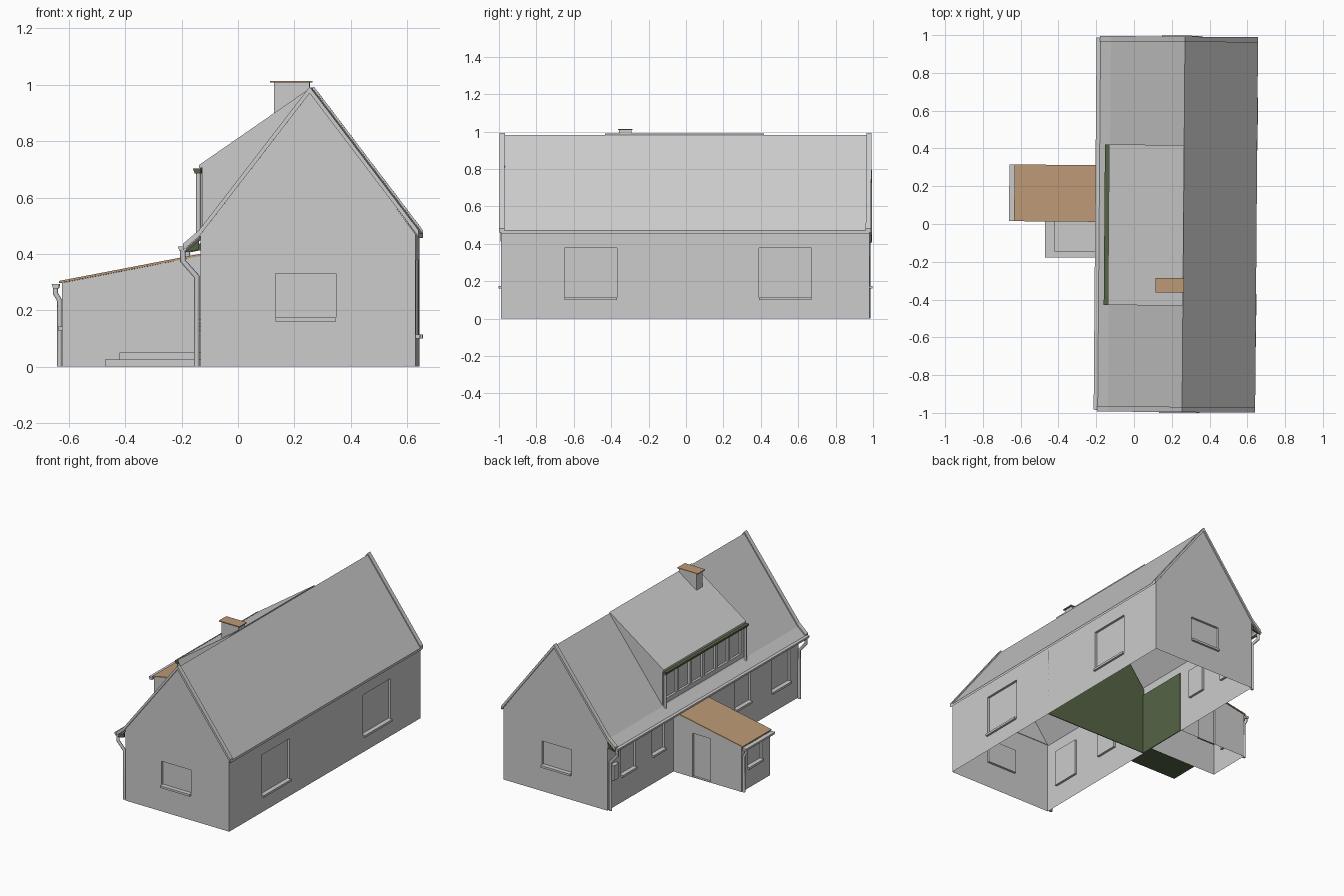
import bpy, bmesh, math
from mathutils import Vector, Matrix

if "Cube" in bpy.data.objects:
    bpy.data.objects.remove(bpy.data.objects["Cube"])


def material(name, rgb):
    m = bpy.data.materials.new(name)
    m.diffuse_color = (*rgb, 1)
    m.use_nodes = True
    m.node_tree.nodes["Principled BSDF"].inputs["Base Color"].default_value = m.diffuse_color
    return m


GREY = material("plain grey", (0.6, 0.6, 0.6))
BROWN = material("brown sheeting", (0.5, 0.32, 0.18))
GREEN = material("dark green", (0.09, 0.125, 0.06))


def finish(name, bm, mat, fix=True):
    if fix:
        bmesh.ops.recalc_face_normals(bm, faces=bm.faces)
    me = bpy.data.meshes.new(name)
    bm.to_mesh(me)
    bm.free()
    me.materials.append(mat)
    ob = bpy.data.objects.new(name, me)
    bpy.context.collection.objects.link(ob)
    return ob


def prism(name, pts, y0, y1, mat=GREY):
    """Closed x-z outline extruded along y."""
    bm = bmesh.new()
    a = [bm.verts.new((x, y0, z)) for x, z in pts]
    b = [bm.verts.new((x, y1, z)) for x, z in pts]
    bm.faces.new(a)
    bm.faces.new(b[::-1])
    for i in range(len(pts)):
        j = (i + 1) % len(pts)
        bm.faces.new((a[i], b[i], b[j], a[j]))
    return finish(name, bm, mat)


def box(name, x0, x1, y0, y1, z0, z1, mat=GREY):
    return prism(name, [(x0, z0), (x1, z0), (x1, z1), (x0, z1)], y0, y1, mat)


def wall(name, origin, u, length, z0, z1, holes=(), depth=0.015, sill=0.014):
    """Wall sheet along u with recessed openings (u0, u1, z0, z1) and sills."""
    o, u = Vector(origin), Vector(u)
    n = u.cross(Vector((0, 0, 1)))
    bm = bmesh.new()

    def quad(*uvd):
        bm.faces.new([bm.verts.new(o + u * a + n * d + Vector((0, 0, b))) for a, b, d in uvd])

    us = sorted({0, length, *[h[0] for h in holes], *[h[1] for h in holes]})
    zs = sorted({z0, z1, *[h[2] for h in holes], *[h[3] for h in holes]})
    for a, b in zip(us, us[1:]):
        for c, d in zip(zs, zs[1:]):
            mu, mz = (a + b) / 2, (c + d) / 2
            if not any(h[0] < mu < h[1] and h[2] < mz < h[3] for h in holes):
                quad((a, c, 0), (b, c, 0), (b, d, 0), (a, d, 0))
    for a, b, c, d in holes:
        loop = [(a, c), (b, c), (b, d), (a, d)]
        quad(*[(p, q, -depth) for p, q in loop])
        for i in range(4):
            p, q = loop[i], loop[(i + 1) % 4]
            quad((*p, 0), (*q, 0), (*q, -depth), (*p, -depth))
        if sill:
            e, f, g = c - 0.012, c + 0.002, sill
            quad((a, e, g), (b, e, g), (b, f, g), (a, f, g))
            quad((a, f, g), (b, f, g), (b, f, -depth), (a, f, -depth))
            quad((a, e, 0), (b, e, 0), (b, e, g), (a, e, g))
            for s in (a, b):
                quad((s, e, 0), (s, e, g), (s, f, g), (s, f, 0))
    bmesh.ops.remove_doubles(bm, verts=bm.verts, dist=1e-5)
    return finish(name, bm, GREY, fix=False)


def pipe(name, pts, r=0.009):
    cu = bpy.data.curves.new(name, 'CURVE')
    cu.dimensions = '3D'
    cu.bevel_depth, cu.bevel_resolution, cu.use_fill_caps = r, 2, True
    sp = cu.splines.new('POLY')
    sp.points.add(len(pts) - 1)
    for p, co in zip(sp.points, pts):
        p.co = (*co, 1)
    tmp = bpy.data.objects.new(name, cu)
    me = bpy.data.meshes.new_from_object(tmp)
    bpy.data.objects.remove(tmp)
    me.materials.append(GREY)
    bpy.context.collection.objects.link(bpy.data.objects.new(name, me))


L, R, E, Y = -0.125, 0.637, 0.47, 0.985      # left wall, right wall, eave height, half length
RX, RZ = 0.262, 0.982                        # ridge

# House walls; the u axis runs left to right seen from outside
gable = [(0.265, 0.48, 0.172, 0.33)]
wall("front_gable_wall", (L, -Y, 0), (1, 0, 0), R - L, 0, E, gable)
wall("back_gable_wall", (R, Y, 0), (-1, 0, 0), R - L, 0, E,
     [(R - L - b, R - L - a, c, d) for a, b, c, d in gable])
wall("right_wall", (R, -Y, 0), (0, 1, 0), 2 * Y, 0, E,
     [(c - 0.14 + Y, c + 0.14 + Y, 0.112, 0.378) for c in (-0.505, 0.535)])
wall("left_wall", (L, Y, 0), (0, -1, 0), 2 * Y, 0, E,
     [(Y - c - w, Y - c + w, z, 0.38) for c, w, z in
      ((0.77, 0.075, 0.18), (0.46, 0.065, 0.19), (-0.41, 0.08, 0.165), (-0.80, 0.095, 0.14))])
for s, nm in ((-1, "front"), (1, "back")):
    prism(nm + "_gable_top", [(L, E), (R, E), (RX, RZ - 0.01)], s * Y, s * (Y - 0.004))

# Main roof with flared left eave, and raised verges
edge = [(R + 0.012, E + 0.002), (RX, RZ), (L - 0.005, E + 0.004), (-0.187, 0.425)]
prism("main_roof", edge + [(x, z - 0.016) for x, z in edge[::-1]], -Y, Y)
for s, nm in ((-1, "front"), (1, "back")):
    y = sorted((s * 0.966, s * 0.994))
    prism(nm + "_verge", [(x, z + 0.011) for x, z in edge] + [(x, z - 0.012) for x, z in edge[::-1]], *y)
    prism(nm + "_eave_end", [(-0.13, 0.448), (-0.13, 0.415), (-0.18, 0.405)],
          s * 0.98, s * 0.991, GREEN)

# Long dormer on the left slope
D0, D1 = -0.43, 0.42
prism("dormer_roof", [(RX, RZ + 0.008), (-0.135, 0.715), (-0.135, 0.7), (RX, RZ - 0.01)], D0, D1)
for y, nm in ((D0, "front"), (D1 - 0.006, "back")):
    prism(nm + "_dormer_cheek", [(RX, RZ), (L, 0.712), (L, 0.465)], y, y + 0.006)
n, span = 6, D1 - D0
step = (span - 0.06) / n
wall("dormer_window_wall", (L, D1, 0), (0, -1, 0), span, 0.46, 0.71,
     [(0.03 + i * step + 0.01, 0.03 + (i + 1) * step - 0.01, 0.51, 0.68) for i in range(n)], sill=0)
prism("dormer_gutter", [(-0.157, 0.703), (-0.127, 0.703), (-0.132, 0.685), (-0.15, 0.685)],
      D0, D1, GREEN)
for y, nm in ((D0 + 0.012, "front"), (D1 - 0.012, "back")):
    pipe(nm + "_dormer_downpipe", [(-0.137, y, 0.69), (-0.137, y, 0.46)])

# Main gutter and downpipes
prism("main_gutter", [(-0.206, 0.427), (-0.172, 0.427), (-0.177, 0.41), (-0.2, 0.41)], -Y, Y)
for y, nm in ((-0.972, "front"), (0.972, "back")):
    pipe(nm + "_downpipe", [(-0.188, y, 0.415), (-0.188, y, 0.375), (-0.139, y, 0.32), (-0.139, y, 0)], 0.01)
box("meter_box", -0.15, L, 0.9, 0.95, 0.19, 0.29)

# Chimney
box("chimney", 0.13, 0.257, -0.355, -0.29, 0.86, 1.008)
box("chimney_cap", 0.117, 0.267, -0.362, -0.285, 1.008, 1.014, BROWN)

# Entrance porch with sloping top
PX, P0, P1 = -0.625, 0.015, 0.305
wall("porch_end_wall", (PX, P1, 0), (0, -1, 0), P1 - P0, 0, 0.297, [(0.06, 0.21, 0.14, 0.265)])
wall("porch_door_wall", (L, P1, 0), (-1, 0, 0), L - PX, 0, 0.297, [(0.14, 0.27, 0.004, 0.29)], sill=0)
wall("porch_side_wall", (PX, P0, 0), (1, 0, 0), L - PX, 0, 0.297)
for y, nm in ((P0, "front"), (P1 - 0.004, "back")):
    prism("porch_top_" + nm, [(PX, 0.297), (L, 0.297), (L, 0.394)], y, y + 0.004)
prism("porch_roof", [(-0.635, 0.296), (L, 0.394), (L, 0.402), (-0.635, 0.304)], P0 - 0.005, P1 + 0.005, BROWN)
prism("porch_gutter", [(-0.662, 0.294), (-0.633, 0.294), (-0.637, 0.277), (-0.656, 0.277)], P0 - 0.005, P1 + 0.005)
pipe("porch_downpipe", [(-0.65, 0.295, 0.285), (-0.65, 0.295, 0.26), (-0.635, 0.295, 0.235), (-0.635, 0.295, 0)])

# Entrance steps with green underside
box("lower_step", -0.47, L, -0.18, P0, 0.003, 0.026)
box("upper_step", -0.42, L, -0.15, P0, 0.026, 0.051)
box("step_underside", -0.47, L, -0.18, P0, 0, 0.003, GREEN)

# Inner partition and lining, seen through the open base
prism("inner_partition", [(L, 0), (R, 0), (R, E - 0.02), (RX, RZ - 0.03), (L, E - 0.02)],
      -0.06, -0.055, GREEN)
box("inner_lining", L + 0.002, L + 0.006, -0.055, 0.3, 0, 0.41, GREEN)

# The whole house stands very slightly turned
turn = Matrix.Rotation(math.radians(-0.45), 4, 'Z')
for ob in bpy.context.collection.objects:
    ob.data.transform(turn)
